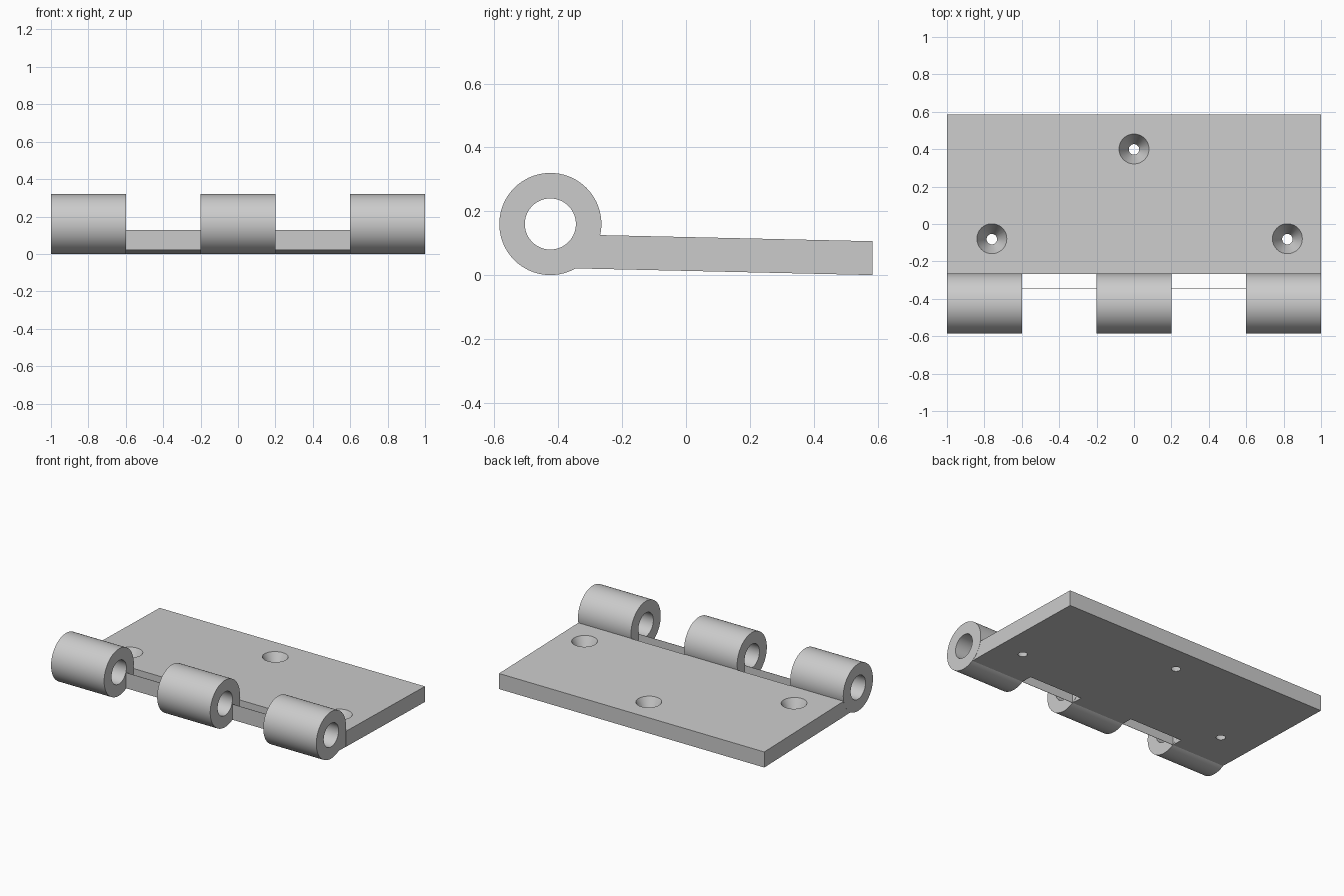
import bpy, bmesh, math
from mathutils import Vector

if "Cube" in bpy.data.objects:
    bpy.data.objects.remove(bpy.data.objects["Cube"])

metal = bpy.data.materials.new("grey metal")
metal.diffuse_color = (0.6, 0.6, 0.6, 1)
metal.use_nodes = True
metal.node_tree.nodes["Principled BSDF"].inputs["Base Color"].default_value = metal.diffuse_color

CY, CZ, R_OUT, R_IN = -0.425, 0.16, 0.16, 0.08      # hinge barrel section
Y_BACK, Y_NOTCH, Y_TIP = 0.585, -0.267, -0.345      # plate stations
SLOPE = 0.0225                                      # plate drops toward the back


def bottom(y):
    return (Y_BACK - y) * SLOPE


def top(y):
    return bottom(y) + 0.106


def finish(name, bm, smooth=False):
    bmesh.ops.recalc_face_normals(bm, faces=bm.faces)
    me = bpy.data.meshes.new(name)
    bm.to_mesh(me)
    bm.free()
    ob = bpy.data.objects.new(name, me)
    bpy.context.collection.objects.link(ob)
    me.materials.append(metal)
    if smooth:
        shade(ob)
    return ob


def shade(ob):
    bpy.ops.object.select_all(action='DESELECT')
    ob.select_set(True)
    bpy.context.view_layer.objects.active = ob
    bpy.ops.object.shade_smooth_by_angle(angle=math.radians(35))


def slab(name, outline):
    """Top-view outline raised between the two sloping plate surfaces."""
    bm = bmesh.new()
    lo = [bm.verts.new((x, y, bottom(y))) for x, y in outline]
    hi = [bm.verts.new((x, y, top(y))) for x, y in outline]
    n = len(outline)
    bm.faces.new(lo)
    bm.faces.new(hi)
    for i in range(n):
        j = (i + 1) % n
        bm.faces.new((lo[i], lo[j], hi[j], hi[i]))
    return finish(name, bm)


def barrel(name, x0, x1, n=72):
    """Hollow knuckle along x."""
    bm = bmesh.new()
    rings = []
    for x, r in ((x0, R_OUT), (x1, R_OUT), (x1, R_IN), (x0, R_IN)):
        rings.append([bm.verts.new((x, CY + r * math.cos(2 * math.pi * i / n),
                                    CZ + r * math.sin(2 * math.pi * i / n)))
                      for i in range(n)])
    for k in range(4):
        a, b = rings[k], rings[(k + 1) % 4]
        for i in range(n):
            j = (i + 1) % n
            bm.faces.new((a[i], a[j], b[j], b[i]))
    return finish(name, bm, True)


# Leaf plate with tongues reaching under the knuckles
E = 0.001
outline = [(-1, Y_BACK), (-1, Y_NOTCH)]
for x0, x1 in ((-1, -0.6), (-0.2, 0.2), (0.6, 1)):
    outline += [(x0 + E, Y_NOTCH), (x0 + E, Y_TIP), (x1 - E, Y_TIP), (x1 - E, Y_NOTCH)]
outline += [(1, Y_NOTCH), (1, Y_BACK)]
plate = slab("leaf_plate", outline)

# Countersunk screw holes
bm = bmesh.new()
normal = Vector((0, SLOPE, 1)).normalized()
rot = Vector((0, 0, 1)).rotation_difference(normal).to_matrix().to_4x4()
depth, over = 0.106, 0.02
grow = (0.08 - 0.028) / depth * over
for x, y in ((0, 0.4), (-0.76, -0.08), (0.82, -0.08)):
    made = bmesh.ops.create_cone(bm, cap_ends=True, segments=48,
                                 radius1=0.028 - grow, radius2=0.08 + grow,
                                 depth=depth + 2 * over)["verts"]
    bmesh.ops.transform(bm, matrix=rot, verts=made)
    bmesh.ops.translate(bm, verts=made, vec=(x, y, (bottom(y) + top(y)) / 2))
cutter = finish("screw_hole_cutter", bm)
cutter.hide_render = True
mod = plate.modifiers.new("screw holes", 'BOOLEAN')
mod.operation, mod.solver, mod.object = 'DIFFERENCE', 'EXACT', cutter
bpy.context.view_layer.objects.active = plate
bpy.ops.object.modifier_apply(modifier=mod.name)
bpy.data.objects.remove(cutter)
shade(plate)

# Three knuckles, and the thin webs standing between them
for side, x0 in (("left", -1), ("middle", -0.2), ("right", 0.6)):
    barrel(side + "_knuckle", x0, x0 + 0.4)
for side, x0 in (("left", -0.6), ("right", 0.2)):
    slab(side + "_web", [(x0, Y_TIP), (x0 + 0.4, Y_TIP),
                         (x0 + 0.4, Y_TIP - 0.002), (x0, Y_TIP - 0.002)])
